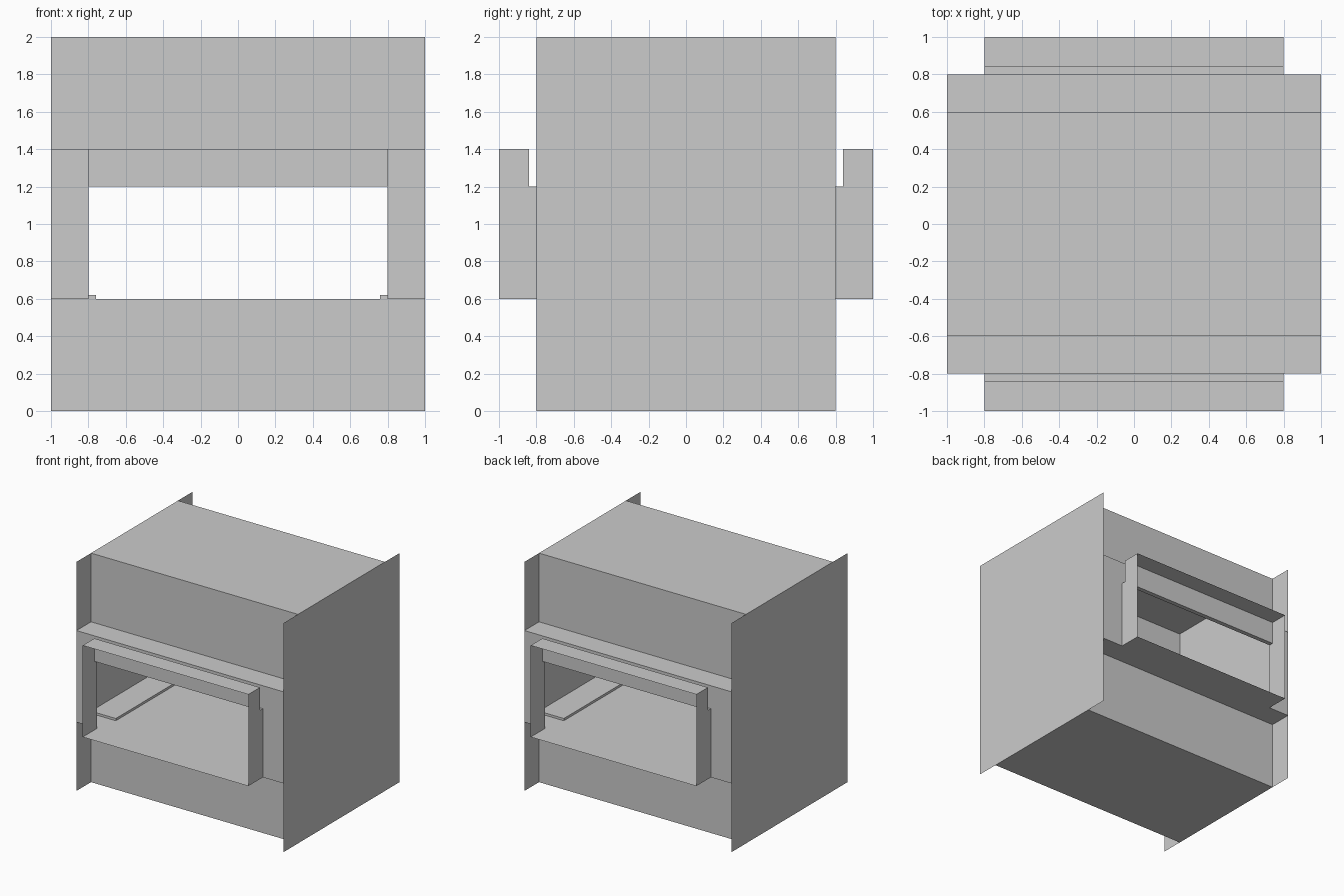
import bpy

if "Cube" in bpy.data.objects:
    bpy.data.objects.remove(bpy.data.objects["Cube"])


def make(name, verts, faces, mirror_x=False, mirror_y=False):
    mesh = bpy.data.meshes.new(name)
    mesh.from_pydata(verts, [], faces)
    obj = bpy.data.objects.new(name, mesh)
    bpy.context.collection.objects.link(obj)
    if mirror_x or mirror_y:
        mod = obj.modifiers.new("Mirror", "MIRROR")
        mod.use_axis = (mirror_x, mirror_y, False)
    return obj


def strip(name, profile, half_width):
    """Sweep an open (y, z) profile across x, mirrored front to back."""
    n = len(profile)
    verts = [(x, y, z) for x in (-half_width, half_width) for y, z in profile]
    faces = [(i, i + 1, n + i + 1, n + i) for i in range(n - 1)]
    return make(name, verts, faces, mirror_y=True)


def side_sheet(name, x, outline, mirror_y):
    """Flat sheet facing sideways, mirrored left to right."""
    verts = [(x, y, z) for y, z in outline]
    return make(name, verts, [tuple(range(len(verts)))], True, mirror_y)


# Large side plates that overhang the front and back walls
side_sheet("side_plate", 1, [(-0.8, 0), (0.8, 0), (0.8, 2), (-0.8, 2)], False)

# Lower body with its overhanging lip, and upper body with its ledge
strip("lower_body", [(0, 0), (-0.6, 0), (-0.6, 0.6), (-0.8, 0.6)], 1)
strip("upper_body", [(0, 2), (-0.6, 2), (-0.6, 1.4), (-0.8, 1.4)], 1)

# Tunnel floor and the sill reaching out of each opening
strip("tunnel_floor", [(0, 0.6), (-0.6, 0.6)], 1)
strip("sill", [(-0.8, 0.6), (-1, 0.6)], 0.8)

# Stepped bar above each opening
strip("header_bar", [(-0.8, 1.4), (-0.8, 1.2), (-0.84, 1.2),
                     (-0.84, 1.4), (-1, 1.4)], 0.8)

# Notched cheeks either side of each opening
side_sheet("cheek", 0.8, [(-0.8, 0.6), (-1, 0.6), (-1, 1.4), (-0.84, 1.4),
                          (-0.84, 1.2), (-0.8, 1.2)], True)

# Narrow wall panels beside each opening
make("jamb_panel",
     [(0.8, -0.8, 0.6), (1, -0.8, 0.6), (1, -0.8, 1.4), (0.8, -0.8, 1.4)],
     [(0, 1, 2, 3)], True, True)

# Low rails along the tunnel floor
bar = [(0.76, 0.6), (0.76, 0.62), (1, 0.62), (1, 0.6)]
make("floor_rail", [(x, y, z) for y in (-0.6, 0.6) for x, z in bar],
     [(0, 1, 5, 4), (1, 2, 6, 5), (0, 3, 2, 1), (4, 5, 6, 7)], True)
